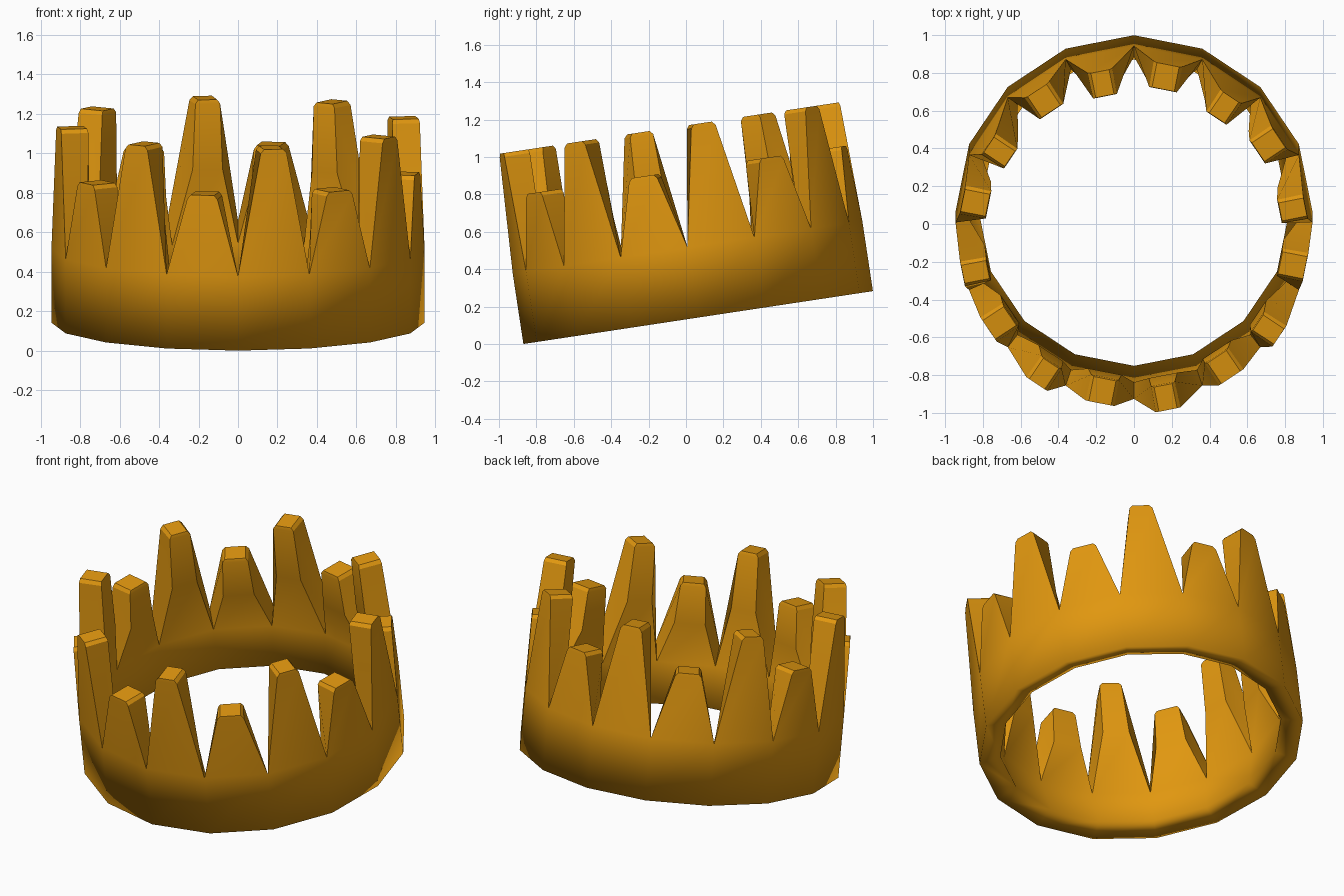
import bpy, bmesh, math
from mathutils import Matrix, Vector

if "Cube" in bpy.data.objects:
    bpy.data.objects.remove(bpy.data.objects["Cube"])

N = 16                      # sides of the ring, one spike per side
STEP = 2 * math.pi / N
TILT = math.radians(8.6)

bm = bmesh.new()


def ring(radius, height):
    """One loop of N vertices."""
    return [bm.verts.new((radius * math.cos(i * STEP), radius * math.sin(i * STEP), height))
            for i in range(N)]


def pair(mid, half, radius, height):
    """Two vertices either side of a spike's centre line."""
    n = Vector((math.cos(mid), math.sin(mid), 0))
    t = Vector((-n.y, n.x, 0))
    return [bm.verts.new(n * radius + t * s * half + Vector((0, 0, height))) for s in (-1, 1)]


# Band: outer wall, underside and sloping inner wall
foot = ring(0.945, 0.0)
valley = ring(0.945, 0.38)
ledge = ring(0.872, 0.275)
lip = ring(0.82, 0.035)
for i in range(N):
    j = (i + 1) % N
    for a, b in ((foot, valley), (lip, foot), (ledge, lip)):
        bm.faces.new((a[i], a[j], b[j], b[i]))

# Spikes: alternately tall and short, thicker towards the tip
for i in range(N):
    j = (i + 1) % N
    mid = (i + 0.5) * STEP
    tall = i % 2 == 0
    top, kink, half = (1.025, 0.67, 0.067) if tall else (0.79, 0.54, 0.078)
    out = pair(mid, half, 0.926, top - 0.02)
    inn = pair(mid, half * 0.95, 0.785, top - 0.02)
    knee = pair(mid, half * 1.15, 0.79, kink)
    cap_out = pair(mid, half - 0.018, 0.924, top)
    cap_in = pair(mid, half - 0.018, 0.79, top)
    bm.faces.new((valley[i], valley[j], out[1], out[0]))
    bm.faces.new((ledge[j], ledge[i], knee[0], knee[1]))
    bm.faces.new((knee[1], knee[0], inn[0], inn[1]))
    for s, c in ((0, i), (1, j)):
        bm.faces.new((valley[c], ledge[c], knee[s]))
        bm.faces.new((valley[c], knee[s], inn[s], out[s]))
        bm.faces.new((out[s], inn[s], cap_in[s], cap_out[s]))
    bm.faces.new((out[0], out[1], cap_out[1], cap_out[0]))
    bm.faces.new((inn[0], inn[1], cap_in[1], cap_in[0]))
    bm.faces.new((cap_out[0], cap_out[1], cap_in[1], cap_in[0]))

bmesh.ops.recalc_face_normals(bm, faces=bm.faces)

# Smooth band, crisp spike edges
soft = set(foot) | set(lip)
for f in bm.faces:
    f.smooth = True
for e in bm.edges:
    if e.calc_face_angle(0) > math.radians(30) and not soft.issuperset(e.verts):
        e.smooth = False

# Tilt backwards so the front edge rests on the ground
bm.transform(Matrix.Translation((0, 0.065, 0.945 * math.sin(TILT))) @ Matrix.Rotation(TILT, 4, 'X'))

gold = bpy.data.materials.new("gold")
gold.diffuse_color = (0.75, 0.31, 0.005, 1)
gold.use_nodes = True
gold.node_tree.nodes["Principled BSDF"].inputs["Base Color"].default_value = gold.diffuse_color
mesh = bpy.data.meshes.new("crown")
bm.to_mesh(mesh)
bm.free()
mesh.materials.append(gold)
bpy.context.collection.objects.link(bpy.data.objects.new("crown", mesh))
